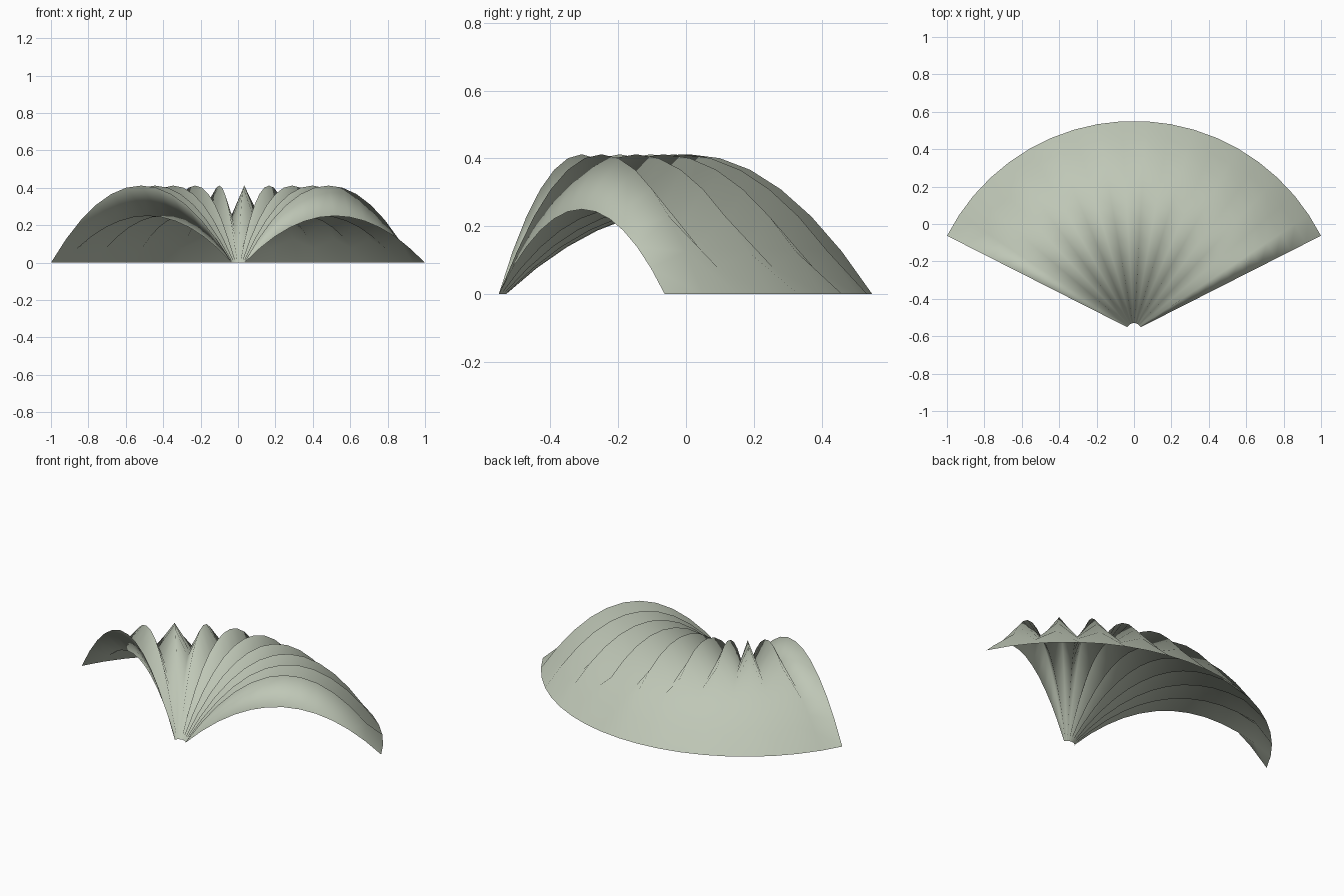
import bpy, bmesh, math

if "Cube" in bpy.data.objects:
    bpy.data.objects.remove(bpy.data.objects["Cube"])

FOLDS, STEPS = 19, 12            # pleat panels around the fan, rows along each rib
R_IN, R_OUT = 0.04, 1.121
CENTRE_Y = -0.57
HALF = math.radians(63.1)        # half of the fan's opening angle
VALLEY, RIDGE = 0.25, 0.412      # rib heights

bm = bmesh.new()

# arched ribs, alternately low and high, fanned around the pivot
ribs = []
for i in range(FOLDS + 1):
    a = math.pi / 2 - HALF + 2 * HALF * i / FOLDS
    h = RIDGE if i % 2 else VALLEY
    rib = []
    for j in range(STEPS + 1):
        t = j / STEPS
        r = R_IN + (R_OUT - R_IN) * t
        rib.append(bm.verts.new((r * math.cos(a), CENTRE_Y + r * math.sin(a),
                                 4 * h * t * (1 - t))))
    ribs.append(rib)

# panels between neighbouring ribs
for a, b in zip(ribs, ribs[1:]):
    for j in range(STEPS):
        f = bm.faces.new((a[j], a[j + 1], b[j + 1], b[j]))
        f.smooth = True

mesh = bpy.data.meshes.new("pleated_fan_canopy")
bm.to_mesh(mesh)
bm.free()
canopy = bpy.data.objects.new("pleated_fan_canopy", mesh)
bpy.context.collection.objects.link(canopy)

# grey-green cloth
cloth = bpy.data.materials.new("grey_green")
cloth.diffuse_color = (0.52, 0.57, 0.47, 1)
cloth.use_nodes = True
cloth.node_tree.nodes["Principled BSDF"].inputs["Base Color"].default_value = cloth.diffuse_color
mesh.materials.append(cloth)
